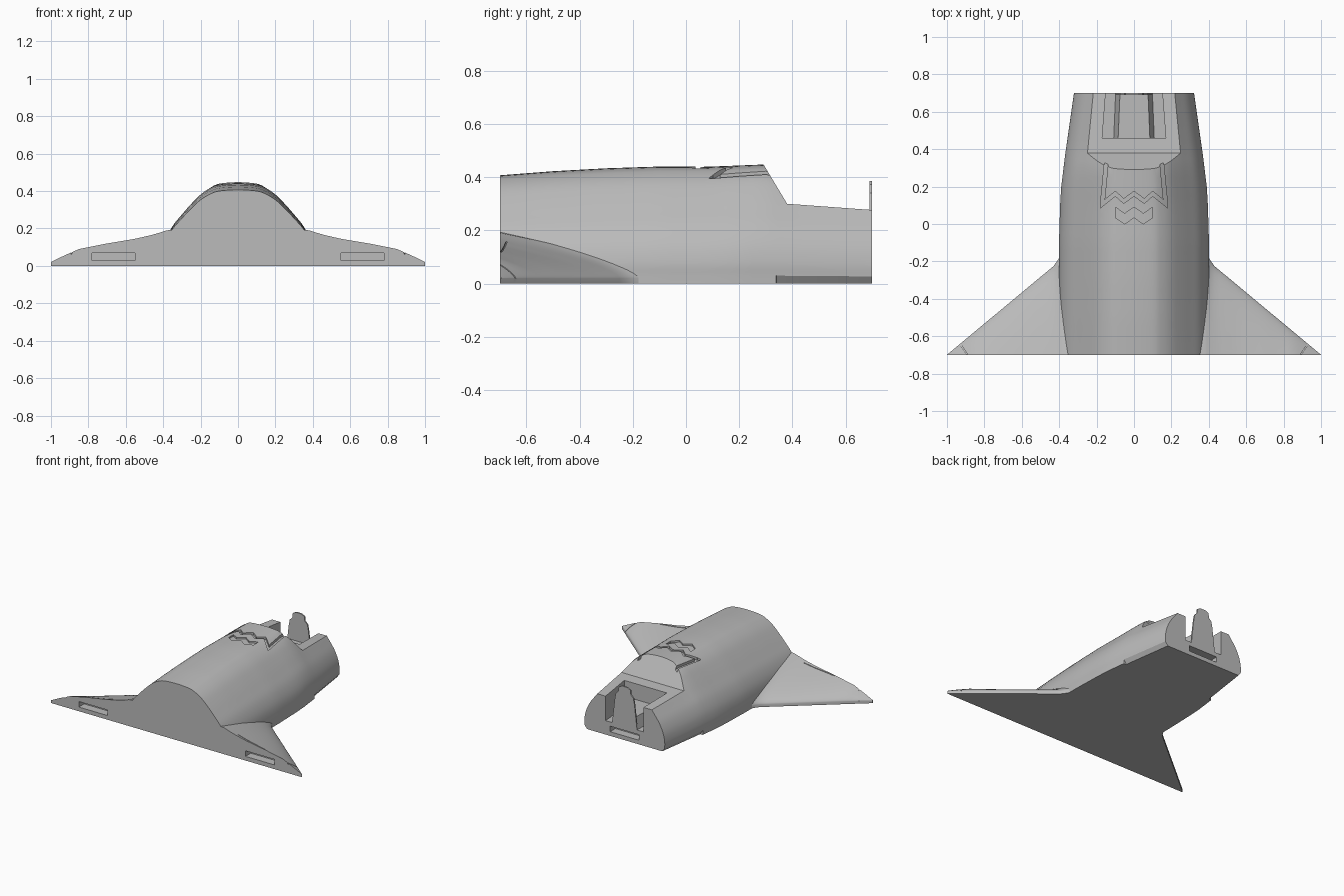
import bpy, bmesh, math
from mathutils import Vector

cube = bpy.data.objects.get("Cube")
if cube:
    bpy.data.objects.remove(cube, do_unlink=True)

grey = bpy.data.materials.new("plain_grey")
grey.use_nodes = True
colour = (0.5, 0.5, 0.5, 1)
grey.diffuse_color = colour
grey.node_tree.nodes["Principled BSDF"].inputs["Base Color"].default_value = colour


def loft(name, rings):
    """Skin a list of equal closed rings and cap both ends."""
    bm = bmesh.new()
    rows = [[bm.verts.new(p) for p in ring] for ring in rings]
    n = len(rows[0])
    for a, b in zip(rows, rows[1:]):
        for i in range(n):
            j = (i + 1) % n
            bm.faces.new((a[i], a[j], b[j], b[i]))
    bm.faces.new(rows[0])
    bm.faces.new(rows[-1])
    bmesh.ops.recalc_face_normals(bm, faces=bm.faces)
    mesh = bpy.data.meshes.new(name)
    bm.to_mesh(mesh)
    bm.free()
    mesh.materials.append(grey)
    obj = bpy.data.objects.new(name, mesh)
    bpy.context.collection.objects.link(obj)
    return obj


def box(name, x0, x1, y0, y1, z0, z1):
    return loft(name, [[(x0, y, z0), (x1, y, z0), (x1, y, z1), (x0, y, z1)] for y in (y0, y1)])


def activate(obj):
    bpy.ops.object.select_all(action='DESELECT')
    obj.select_set(True)
    bpy.context.view_layer.objects.active = obj


def cut(obj, cutter):
    cutter.hide_render = True
    activate(obj)
    mod = obj.modifiers.new("cut", 'BOOLEAN')
    mod.operation = 'DIFFERENCE'
    mod.solver = 'EXACT'
    mod.object = cutter
    bpy.ops.object.modifier_apply(modifier=mod.name)
    bpy.data.objects.remove(cutter, do_unlink=True)


def lookup(table, t):
    """Linear interpolation in a sorted table of pairs."""
    if t <= table[0][0]:
        return table[0][1]
    for (a, u), (b, v) in zip(table, table[1:]):
        if t <= b:
            return u + (v - u) * (t - a) / (b - a)
    return table[-1][1]


def smooth_path(pts, steps):
    """Catmull-Rom curve through the points."""
    p = [Vector(q) for q in pts]
    p = [Vector((-p[1].x, p[1].y))] + p + [p[-1] * 2 - p[-2]]
    out = []
    for a, b, c, d in zip(p, p[1:], p[2:], p[3:]):
        for k in range(steps):
            t = k / steps
            out.append(0.5 * (2 * b + (c - a) * t + (2 * a - 5 * b + 4 * c - d) * t * t
                              + (3 * b - a - 3 * c + d) * t ** 3))
    return out + [p[-2]]


# Fuselage section and how it scales along the length
section = smooth_path([(0, .44), (.1, .433), (.15, .415), (.2, .382), (.25, .332), (.3, .275),
                       (.35, .213), (.385, .145), (.4, .08), (.4, .03)], 4)
width = [(-.7, 1), (-.1, 1), (.1, .985), (.2, .97), (.38, .915), (.7, .8)]
height = [(-.7, .925), (-.5, .96), (-.3, .985), (-.1, 1), (.1, 1), (.3, 1.018), (.4, .97), (.7, .9)]
roof = [(p.x, p.y) for p in section]


def hull_z(x, y):
    return lookup(roof, abs(x) / lookup(width, y)) * lookup(height, y)


def hull_ring(y):
    w, h = lookup(width, y), lookup(height, y)
    tuck = .02 if y > .34 else 0
    half = [(p.x * w, p.y * h) for p in section] + [(.4 * w - tuck, 0)]
    return [(x, y, z) for x, z in half] + [(-x, y, z) for x, z in reversed(half[1:])]


stations = [-.7 + .05 * i for i in range(21)] + [.339, .341] + [.35 + .05 * i for i in range(8)]
fuselage = loft("fuselage", [hull_ring(y) for y in stations])

# Sloped bulkhead and lowered rear deck
deck = [(.23, .55), (.38, .30), (.75, .273), (.75, .6)]
cut(fuselage, loft("deck_cutter", [[(x, y, z) for y, z in deck] for x in (-.6, .6)]))

# Open pocket and slot in the rear end
cut(fuselage, loft("pocket_cutter", [[(-w, y, .1), (w, y, .1), (w, y, .4), (-w, y, .4)]
                                     for w, y in ((.17, .46), (.15, .72))]))
cut(fuselage, box("rear_slot_cutter", -.115, .115, .64, .72, .03, .07))


def groove(obj, surface, pts, offset, depth):
    """Cut a band between a path and its offset, following the surface."""
    path = []
    for a, b in zip(pts, pts[1:]):
        path += [Vector(a).lerp(Vector(b), k / 4) for k in range(4)]
    path.append(Vector(pts[-1]))
    rings = []
    for p in path:
        q = p + Vector(offset)
        zp, zq = surface(*p), surface(*q)
        rings.append([(p.x, p.y, zp - depth), (q.x, q.y, zq - depth),
                      (q.x, q.y, zq + .04), (p.x, p.y, zp + .04)])
    cut(obj, loft("groove_cutter", rings))


def mirrored(half):
    return [(-x, y) for x, y in reversed(half[1:])] + half


# Zigzag grooves on the roof
groove(fuselage, hull_z, mirrored([(0, .15), (.055, .11), (.1, .15), (.18, .085)]), (0, .025), .018)
groove(fuselage, hull_z, mirrored([(0, .035), (.05, 0), (.1, .035)]), (0, .055), .012)
for s in (-1, 1):
    groove(fuselage, hull_z, [(s * .18, .1), (s * .158, .33)], (-s * .02, 0), .018)

# Wings: thickness falls from the rear edge to the swept leading edge
rear_edge = [(.3, .2), (.38, .19), (.45, .168), (.55, .145), (.7, .12), (.85, .09), (.93, .055), (1, .021)]
lead_edge = [(.3, -.12), (.38, -.13), (.405, -.19), (.43, -.225), (1, -.699)]


def wing_z(x, y):
    lead = lookup(lead_edge, abs(x))
    t = min(1, max(0, (lead - y) / (lead + .7)))
    return .02 + (lookup(rear_edge, abs(x)) - .02) * t ** .65


def wing_ring(x, s):
    lead = lookup(lead_edge, x)
    ys = [-.7 + (lead + .7) * (1 - (1 - k / 14) ** 2) for k in range(15)]
    return [(s * x, lead, 0), (s * x, -.7, 0)] + [(s * x, y, wing_z(x, y)) for y in ys]


spans = [.3, .34, .38, .39, .405, .43] + [.46 + .03 * i for i in range(18)] + [.985, 1]
for s, side in ((1, "left"), (-1, "right")):
    wing = loft(side + "_wing", [wing_ring(x, s) for x in spans])
    x0, x1 = sorted((s * .55, s * .78))
    cut(wing, box("slot_cutter", x0, x1, -.72, -.64, .03, .07))
    # Fine panel lines near the rear edge and the tip
    groove(wing, wing_z, [(s * .47, -.672), (s * .7, -.692)], (0, -.005), .006)
    groove(wing, wing_z, [(s * .88, -.71), (s * .935, -.63)], (s * .007, 0), .008)
    activate(wing)
    bpy.ops.object.shade_smooth_by_angle(angle=math.radians(30))

activate(fuselage)
bpy.ops.object.shade_smooth_by_angle(angle=math.radians(30))

# Raised centre block in the pocket and the upright tab behind it
loft("pocket_block", [[(-b, y, .095), (b, y, .095), (t, y, .18), (-t, y, .18)]
                      for b, t, y in ((.11, .085, .455), (.1, .075, .695))])
tab = [(.1, .095), (.078, .28), (.07, .32), (.05, .34), (.046, .372), (.022, .385)]
outline = tab + [(-x, z) for x, z in reversed(tab)]
loft("rear_tab", [[(x, y, z) for x, z in outline] for y in (.69, .7)])
